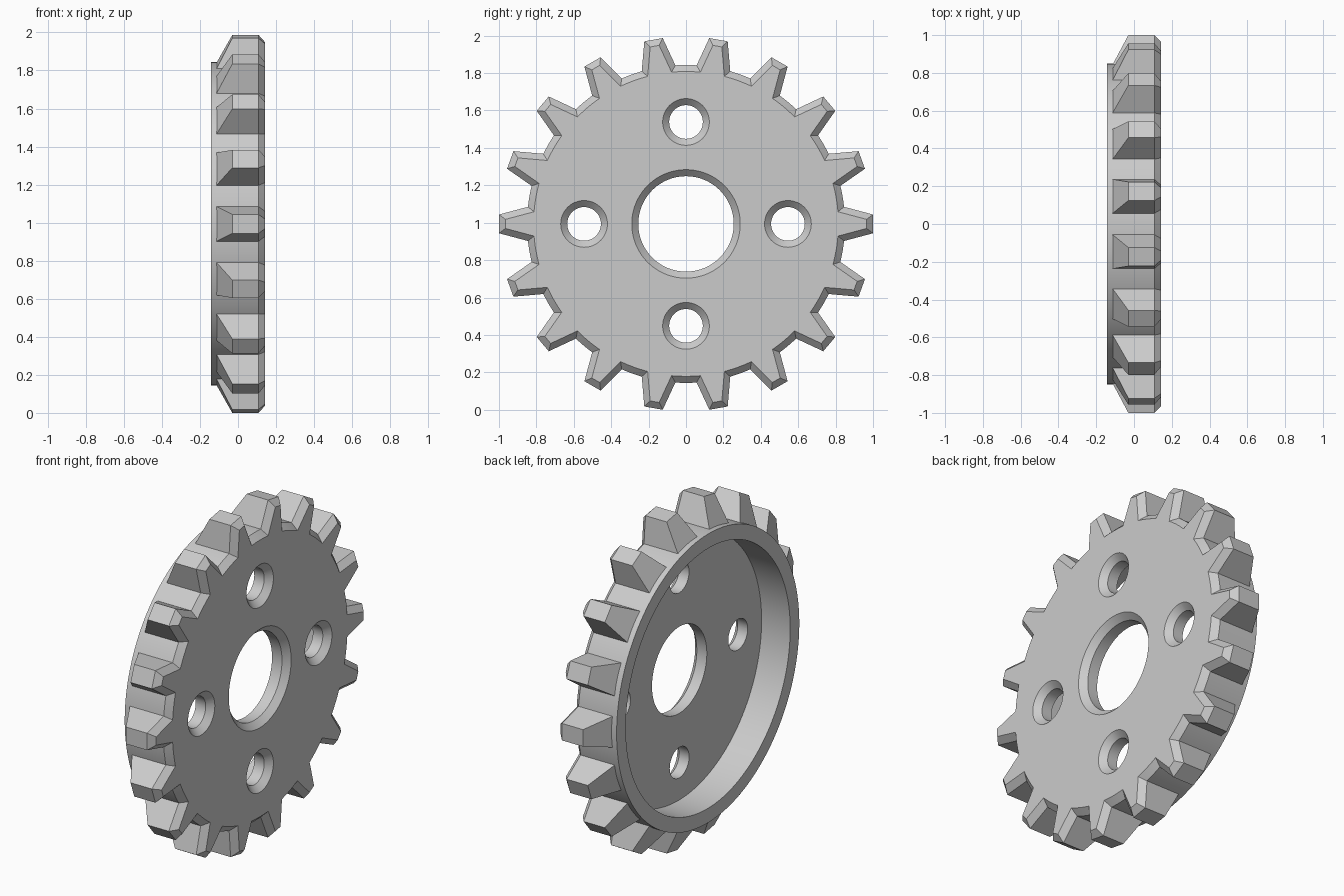
import bpy
import bmesh
from math import pi, radians
from mathutils import Matrix, Vector

# Main dimensions; the axle runs along x
TEETH = 18
HALF = 0.143      # half thickness
BEVEL = 0.035     # chamfer on the outer face
ROOT = 0.85       # body radius
CENTRE_Z = 0.9935

cube = bpy.data.objects.get("Cube")
if cube:
    bpy.data.objects.remove(cube, do_unlink=True)

steel = bpy.data.materials.new("grey_steel")
steel.use_nodes = True
steel.diffuse_color = (0.6, 0.6, 0.6, 1)
steel.node_tree.nodes["Principled BSDF"].inputs["Base Color"].default_value = (0.6, 0.6, 0.6, 1)


def make_object(name, bm):
    bmesh.ops.recalc_face_normals(bm, faces=bm.faces)
    mesh = bpy.data.meshes.new(name)
    bm.to_mesh(mesh)
    bm.free()
    mesh.materials.append(steel)
    obj = bpy.data.objects.new(name, mesh)
    bpy.context.collection.objects.link(obj)
    return obj


def lathe(bm, profile, steps, offset=Vector()):
    """Revolve a closed (x, radius) profile around the x axis."""
    part = bmesh.new()
    verts = [part.verts.new((x, 0, r)) for x, r in profile]
    edges = [part.edges.new((v, verts[(i + 1) % len(verts)])) for i, v in enumerate(verts)]
    bmesh.ops.spin(part, geom=verts + edges, cent=(0, 0, 0), axis=(1, 0, 0),
                   angle=2 * pi, steps=steps)
    bmesh.ops.remove_doubles(part, verts=part.verts, dist=0.0001)
    bmesh.ops.translate(part, verts=part.verts, vec=offset)
    merge(bm, part)


def merge(bm, part):
    temp = bpy.data.meshes.new("temp")
    part.to_mesh(temp)
    part.free()
    bm.from_mesh(temp)
    bpy.data.meshes.remove(temp)


def combine(target, other, operation):
    mod = target.modifiers.new(operation.lower(), 'BOOLEAN')
    mod.operation = operation
    mod.solver = 'EXACT'
    mod.object = other
    bpy.context.view_layer.objects.active = target
    bpy.ops.object.modifier_apply(modifier=mod.name)
    bpy.data.objects.remove(other, do_unlink=True)


# Cup-shaped body with central bore
bm = bmesh.new()
lathe(bm, [(-HALF, ROOT), (HALF - BEVEL, ROOT), (HALF, ROOT - BEVEL),
           (HALF, 0.29), (HALF - BEVEL, 0.255), (0.043, 0.255),
           (0.043, 0.765), (-HALF, 0.765)], 144)
gear = make_object("sprocket_wheel", bm)

# Tapered teeth: sloped at the rear, chamfered on the outer face
bm = bmesh.new()
inner, tip = 0.79, 1.0


def half_width(r):
    return 0.05 + (tip - r) * 0.04 / 0.15


def rear(r):
    return -0.03 - (tip - r) * 0.08 / 0.15


sections = [(rear(inner), inner, half_width(inner)),
            (rear(tip), tip, half_width(tip)),
            (HALF - BEVEL, inner, half_width(inner)),
            (HALF - BEVEL, tip, half_width(tip)),
            (HALF, inner, half_width(inner) - BEVEL),
            (HALF, tip - BEVEL, half_width(tip - BEVEL) - BEVEL)]
for i in range(TEETH):
    tooth = bmesh.new()
    for x, r, w in sections:
        for side in (-1, 1):
            tooth.verts.new((x, r, side * w))
    bmesh.ops.convex_hull(tooth, input=tooth.verts)
    bmesh.ops.dissolve_limit(tooth, angle_limit=radians(1),
                             verts=tooth.verts, edges=tooth.edges)
    bmesh.ops.rotate(tooth, verts=tooth.verts, cent=(0, 0, 0),
                     matrix=Matrix.Rotation(2 * pi * i / TEETH, 3, 'X'))
    merge(bm, tooth)
combine(gear, make_object("teeth", bm), 'UNION')

# Four countersunk bolt holes
bm = bmesh.new()
for i in range(4):
    centre = Matrix.Rotation(i * pi / 2, 3, 'X') @ Vector((0, 0.545, 0))
    lathe(bm, [(-0.02, 0), (-0.02, 0.09), (HALF - BEVEL, 0.09),
               (HALF + BEVEL, 0.09 + 2 * BEVEL), (HALF + BEVEL, 0)], 48, centre)
cutter = make_object("hole_cutter", bm)
cutter.hide_render = True
combine(gear, cutter, 'DIFFERENCE')

# Stand on the ground and keep chamfer edges crisp
gear.data.transform(Matrix.Translation((0, 0, CENTRE_Z)))
bpy.ops.object.select_all(action='DESELECT')
gear.select_set(True)
bpy.context.view_layer.objects.active = gear
bpy.ops.object.shade_smooth_by_angle(angle=radians(25))
